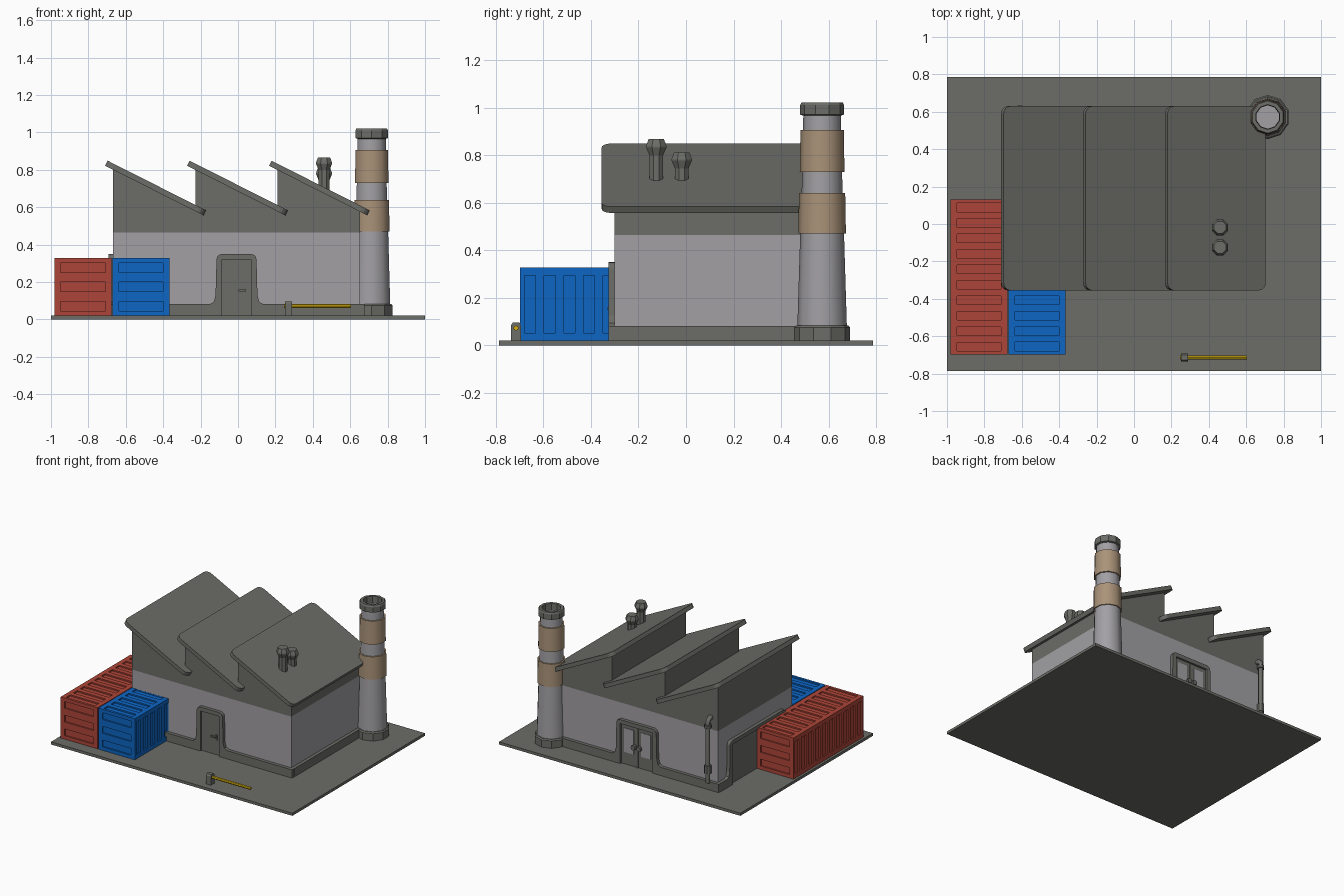
import bpy, bmesh, math
from mathutils import Vector

if "Cube" in bpy.data.objects:
    bpy.data.objects.remove(bpy.data.objects["Cube"])


def material(name, rgb):
    m = bpy.data.materials.new(name)
    m.diffuse_color = (*rgb, 1)
    m.use_nodes = True
    m.node_tree.nodes["Principled BSDF"].inputs["Base Color"].default_value = m.diffuse_color
    return m


DARK = material("dark_grey", (0.15, 0.15, 0.135))
LIGHT = material("light_grey", (0.36, 0.35, 0.37))
TAN = material("tan", (0.40, 0.29, 0.19))
RED = material("red", (0.42, 0.06, 0.04))
BLUE = material("blue", (0.004, 0.13, 0.55))
YELLOW = material("yellow", (0.62, 0.40, 0.005))


def finish(name, bm, mat, smooth=None):
    bmesh.ops.recalc_face_normals(bm, faces=bm.faces)
    me = bpy.data.meshes.new(name)
    bm.to_mesh(me)
    bm.free()
    me.materials.append(mat)
    ob = bpy.data.objects.new(name, me)
    bpy.context.collection.objects.link(ob)
    if smooth:
        bpy.ops.object.select_all(action='DESELECT')
        ob.select_set(True)
        bpy.context.view_layer.objects.active = ob
        bpy.ops.object.shade_smooth_by_angle(angle=math.radians(smooth))
    return ob


def prism(name, pts, frame, d0, d1, mat):
    """Extrude a 2D outline from d0 to d1 along the frame's normal."""
    o, u, v, n = (Vector(a) for a in frame)
    bm = bmesh.new()
    rings = [[bm.verts.new(o + u * a + v * b + n * d) for a, b in pts] for d in (d0, d1)]
    bm.faces.new(rings[0])
    bm.faces.new(rings[1])
    for i in range(len(pts)):
        j = (i + 1) % len(pts)
        bm.faces.new((rings[0][i], rings[0][j], rings[1][j], rings[1][i]))
    return finish(name, bm, mat)


def rect(a0, b0, a1, b1):
    return [(a0, b0), (a1, b0), (a1, b1), (a0, b1)]


def arc(cx, cy, r, a0, a1, n=4):
    angles = [math.radians(a0 + (a1 - a0) * i / n) for i in range(n + 1)]
    return [(cx + r * math.cos(a), cy + r * math.sin(a)) for a in angles]


def lathe(name, profile, x, y, mat, sides=8, smooth=None):
    """Spin a (radius, z) profile; a closing point at radius 0 caps an end."""
    bm = bmesh.new()
    rings = []
    for r, z in profile:
        if r == 0:
            rings.append([bm.verts.new((x, y, z))] * sides)
        else:
            rings.append([bm.verts.new((x + r * math.cos(2 * math.pi * (k + .5) / sides),
                                        y + r * math.sin(2 * math.pi * (k + .5) / sides), z))
                          for k in range(sides)])
    for a, b in zip(rings, rings[1:]):
        for k in range(sides):
            j = (k + 1) % sides
            bm.faces.new(list(dict.fromkeys((a[k], a[j], b[j], b[k]))))
    return finish(name, bm, mat, smooth)


TOP = ((0, 0, 0), (1, 0, 0), (0, 1, 0), (0, 0, 1))
X0, X1, Y0, Y1 = -0.668, 0.652, -0.30, 0.575
CX, CY = (X0 + X1) / 2, (Y0 + Y1) / 2
Z = (0, 0, 1)
WALLS = {"front": ((CX, Y0, 0), (1, 0, 0), Z, (0, -1, 0)),
         "back": ((CX, Y1, 0), (-1, 0, 0), Z, (0, 1, 0)),
         "left": ((X0, CY, 0), (0, -1, 0), Z, (-1, 0, 0)),
         "right": ((X1, CY, 0), (0, 1, 0), Z, (1, 0, 0))}

# Ground slab and walls
prism("ground_slab", rect(-1, -0.785, 1, 0.785), TOP, 0, 0.02, DARK)
prism("walls", rect(X0, Y0, X1, Y1), TOP, 0.02, 0.465, LIGHT)

# Sawtooth upper walls
pitch = 0.44
teeth = [(X0, 0.465)]
for i in range(3):
    x = X0 + pitch * i
    teeth += [(x, 0.81), (x + pitch, 0.588)]
teeth.append((X1, 0.465))
prism("sawtooth_walls", teeth, ((0, 0, 0), (1, 0, 0), Z, (0, 1, 0)), Y0, Y1, DARK)

# Three sloping roof slabs with rounded corners
ang = math.atan(0.505)
L, R = 0.588, 0.04
ya, yb = -0.355, 0.63
outline = (arc(R, ya + R, R, 180, 270) + arc(L - R, ya + R, R, 270, 360)
           + arc(L - R, yb - R, R, 0, 90) + arc(R, yb - R, R, 90, 180))
for i in range(3):
    frame = ((-0.71 + 0.438 * i, 0, 0.822), (math.cos(ang), 0, -math.sin(ang)),
             (0, 1, 0), (math.sin(ang), 0, math.cos(ang)))
    prism(f"roof_slab_{i + 1}", outline, frame, 0, 0.03, DARK)


# Plinth that rises into a rounded door surround on each wall
def wall_trim(side, half, hw=None, top=0.35, bar=0.03):
    z0, zp, r = 0.02, 0.082, 0.03
    if hw is None:
        pts = rect(-half, z0, half, zp)
    else:
        right = [(half, z0), (half, zp)]
        right += [(hw + 0.035, zp), (hw + 0.015, zp + 0.012), (hw + 0.005, zp + 0.045)]
        right += arc(hw - r, top - r, r, 0, 90)
        hi = hw - bar
        inner = [(-hi, z0), (-hi, top - bar), (hi, top - bar), (hi, z0)]
        pts = right + [(-a, b) for a, b in reversed(right)] + inner
        prism(f"{side}_door", rect(-hi, z0, hi, top - bar), WALLS[side], 0, 0.01, DARK)
    prism(f"{side}_plinth", pts, WALLS[side], 0, 0.025, DARK)


wall_trim("front", 0.683, 0.107)
wall_trim("back", 0.683, 0.165)
wall_trim("left", 0.4375, 0.33)
wall_trim("right", 0.4375)

# Front door lever
prism("front_handle_plate", rect(0.038, 0.13, 0.054, 0.17), WALLS["front"], 0.01, 0.016, DARK)
prism("front_handle_lever", rect(0.012, 0.15, 0.05, 0.16), WALLS["front"], 0.016, 0.03, DARK)

# Back double door: panes, central gap and handles
for s, tag in ((-1, "right"), (1, "left")):
    a, b = sorted((s * 0.03, s * 0.11))
    prism(f"back_door_pane_{tag}", rect(a, 0.11, b, 0.29), WALLS["back"], 0.01, 0.014, LIGHT)
    prism(f"back_door_knob_{tag}", arc(s * 0.022, 0.17, 0.018, 0, 315, 7),
          WALLS["back"], 0.01, 0.035, DARK)
prism("back_door_seam", rect(-0.006, 0.02, 0.006, 0.32), WALLS["back"], 0.01, 0.016, DARK)

# Chimney
CHX, CHY = 0.715, 0.572
lathe("chimney_base", [(0, 0.02), (0.118, 0.02), (0.118, 0.075), (0.11, 0.083), (0, 0.083)],
      CHX, CHY, DARK, 10)
lathe("chimney_shaft", [(0, 0.08), (0.104, 0.08), (0.092, 0.47), (0.085, 0.68), (0.079, 0.97),
                        (0.062, 0.97), (0.062, 0.9), (0, 0.9)], CHX, CHY, LIGHT, 10, 40)
for i, (r0, r1, z0, z1) in enumerate([(0.1, 0.097, 0.47, 0.64), (0.094, 0.091, 0.73, 0.905)]):
    lathe(f"chimney_band_{i + 1}", [(0.07, z0), (r0, z0), (r1, z1), (0.07, z1)],
          CHX, CHY, TAN, 10, 40)
lathe("chimney_cap", [(0.062, 0.93), (0.075, 0.965), (0.092, 0.97), (0.092, 1.01), (0.086, 1.022),
                      (0.066, 1.022), (0.062, 0.93)], CHX, CHY, DARK, 10)

# Roof vents
for i, (y, t) in enumerate([(-0.125, 0.867), (-0.018, 0.812)]):
    lathe(f"roof_vent_{i + 1}", [(0, 0.67), (0.031, 0.67), (0.031, t - 0.068), (0.046, t - 0.035),
                                 (0.046, t - 0.028), (0.035, t), (0, t)], 0.46, y, DARK, 8)

# Drain pipe on the back wall, with collars
cu = bpy.data.curves.new("drain_pipe", 'CURVE')
cu.dimensions = '3D'
cu.bevel_depth = 0.018
cu.bevel_resolution = 1
cu.use_fill_caps = True
path = [(0.613, 0.08)] + arc(0.583, 0.525, 0.03, 0, 90, 3) + [(0.565, 0.555)]
sp = cu.splines.new('POLY')
sp.points.add(len(path) - 1)
for p, (y, z) in zip(sp.points, path):
    p.co = (-0.61, y, z, 1)
cu.materials.append(DARK)
pipe = bpy.data.objects.new("drain_pipe", cu)
bpy.context.collection.objects.link(pipe)
for i, (z0, z1) in enumerate([(0.15, 0.21), (0.49, 0.515)]):
    lathe(f"pipe_collar_{i + 1}", [(0, z0), (0.025, z0), (0.025, z1), (0, z1)], -0.61, 0.613, DARK)


# Shipping containers with recessed panels on every side
def container(name, x0, y0, x1, y1, n, mat, z0=0.02, z1=0.328):
    bm = bmesh.new()
    dx, dy, dz = Vector((x1 - x0, 0, 0)), Vector((0, y1 - y0, 0)), Vector((0, 0, z1 - z0))
    o = Vector((x0, y0, z0))

    def side(origin, run, across, count, out, m_run, m_across):
        ru, ac = run.normalized(), across.normalized()
        for i in range(count):
            c = origin + run * (i / count)
            s = run / count
            outer = [c, c + s, c + s + across, c + across]
            e, f = ru * m_run, ac * m_across
            inner = [c + e + f, c + s - e + f, c + s + across - e - f, c + across + e - f]
            rings = [[bm.verts.new(p) for p in outer], [bm.verts.new(p) for p in inner],
                     [bm.verts.new(p - Vector(out) * 0.01) for p in inner]]
            faces = [bm.faces.new(rings[2])]
            for a, b in zip(rings, rings[1:]):
                for k in range(4):
                    j = (k + 1) % 4
                    faces.append(bm.faces.new((a[k], a[j], b[j], b[k])))

    for off, sgn in ((Vector(), -1), (dx, 1)):
        side(o + off, dy, dz, n, (sgn, 0, 0), 0.018, 0.033)
    for off, sgn in ((Vector(), -1), (dy, 1)):
        side(o + off, dz, dx, 3, (0, sgn, 0), 0.026, 0.033)
    for off, sgn in ((Vector(), -1), (dz, 1)):
        side(o + off, dy, dx, n, (0, 0, sgn), 0.018, 0.035)
    bmesh.ops.remove_doubles(bm, verts=bm.verts, dist=1e-5)
    return finish(name, bm, mat)


container("red_container", -0.982, -0.697, -0.676, 0.13, 10, RED)
container("blue_container", -0.67, -0.697, -0.367, -0.283, 5, BLUE)

# Gate barrier: post and arm
prism("barrier_post", [(-0.735, 0.02), (-0.693, 0.02), (-0.693, 0.085), (-0.7, 0.096),
                       (-0.728, 0.096), (-0.735, 0.085)],
      ((0, 0, 0), (0, 1, 0), Z, (1, 0, 0)), 0.25, 0.29, DARK)
prism("barrier_arm", arc(-0.714, 0.073, 0.011, 0, 315, 7),
      ((0, 0, 0), (0, 1, 0), Z, (1, 0, 0)), 0.245, 0.605, YELLOW)
